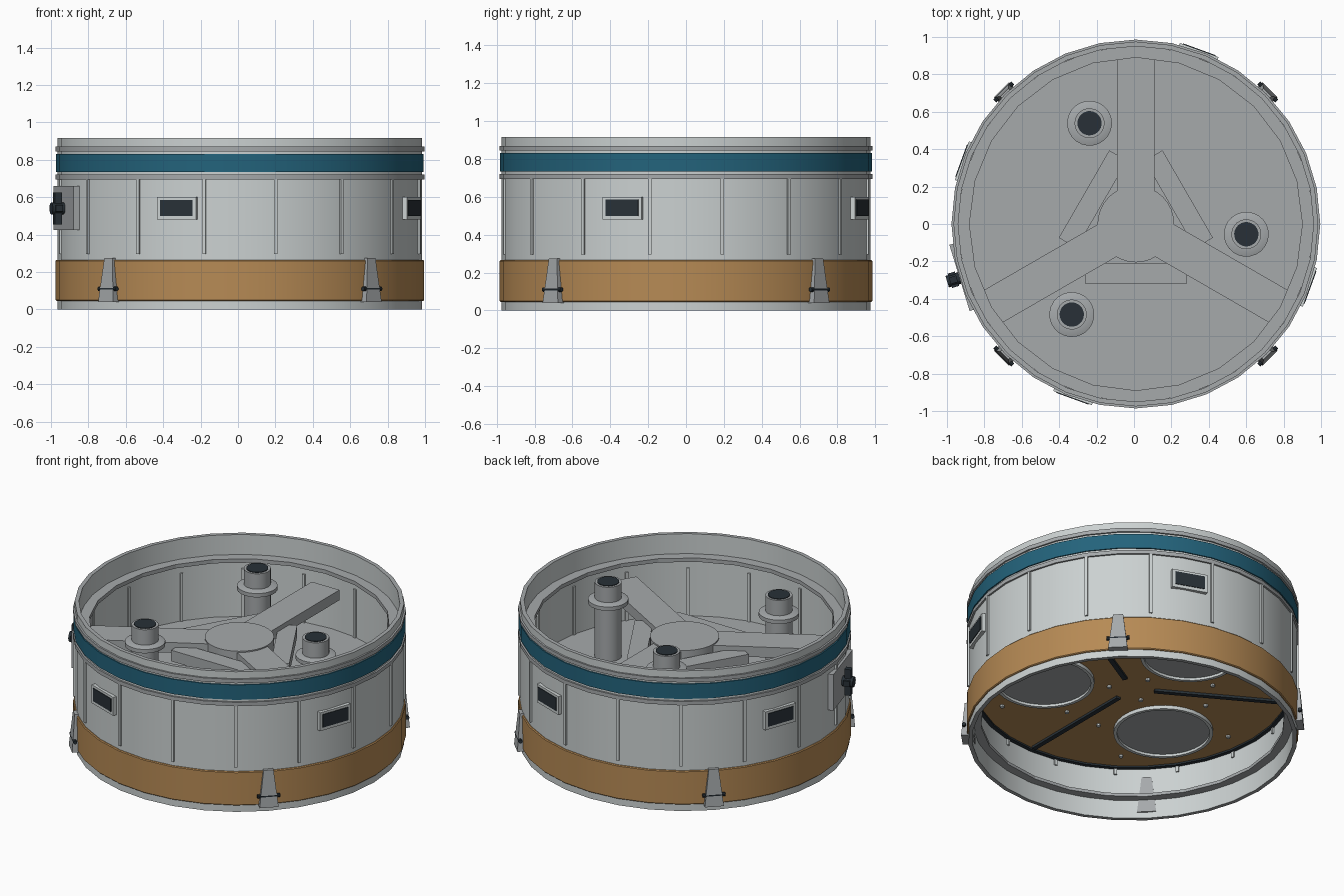
import bpy, bmesh
from math import radians, sin, cos, tau, hypot
from mathutils import Matrix, Vector

if "Cube" in bpy.data.objects:
    bpy.data.objects.remove(bpy.data.objects["Cube"])

CENTRE = Matrix.Translation((0.01, 0, 0))


def material(name, rgb):
    m = bpy.data.materials.new(name)
    m.use_nodes = True
    m.diffuse_color = (*rgb, 1)
    m.node_tree.nodes["Principled BSDF"].inputs["Base Color"].default_value = (*rgb, 1)
    return m


SHELL = material("pale shell", (0.6, 0.64, 0.64))
METAL = material("grey metal", (0.38, 0.4, 0.41))
TAN = material("tan", (0.47, 0.255, 0.09))
TEAL = material("teal", (0.017, 0.125, 0.2))
BLACK = material("near black", (0.021, 0.03, 0.038))


def around(az):
    """Frame at an azimuth: local x is tangent, local y points outward."""
    return CENTRE @ Matrix.Rotation(radians(az - 90), 4, "Z")


def finish(name, bm, mat, matrix, smooth=True):
    bmesh.ops.recalc_face_normals(bm, faces=bm.faces)
    mesh = bpy.data.meshes.new(name)
    bm.to_mesh(mesh)
    bm.free()
    mesh.materials.append(mat)
    if smooth:
        mesh.shade_smooth()
        mesh.set_sharp_from_angle(angle=radians(30))
    ob = bpy.data.objects.new(name, mesh)
    ob.matrix_world = matrix
    bpy.context.collection.objects.link(ob)
    return ob


def lathe(name, profile, mat, sides=32, matrix=CENTRE, smooth=True):
    """Turn a closed (radius, height) outline around z."""
    bm = bmesh.new()
    rings = [[bm.verts.new((r * cos(tau * i / sides), r * sin(tau * i / sides), z))
              for r, z in profile] for i in range(sides)]
    n = len(profile)
    for i in range(sides):
        a, b = rings[i], rings[(i + 1) % sides]
        for j in range(n):
            k = (j + 1) % n
            if profile[j][0] + profile[k][0] > 0:
                bm.faces.new((a[j], b[j], b[k], a[k]))
    bmesh.ops.remove_doubles(bm, verts=bm.verts, dist=1e-5)
    return finish(name, bm, mat, matrix, smooth)


def tube(name, r0, r1, z0, z1, mat, **kw):
    return lathe(name, [(r0, z0), (r1, z0), (r1, z1), (r0, z1)], mat, **kw)


def box(name, x, y, z, mat, matrix, top_x=None, top_y=None):
    """Box from (min, max) ranges, with an optional tapered top."""
    bm = bmesh.new()
    bmesh.ops.create_cube(bm, size=1)
    for v in bm.verts:
        high = v.co.z > 0
        xs = top_x if high and top_x else x
        ys = top_y if high and top_y else y
        v.co = Vector((xs[v.co.x > 0], ys[v.co.y > 0], z[high]))
    return finish(name, bm, mat, matrix, False)


# Outer shell, with grey on its upward and downward edges
shell = tube("shell", 0.95, 0.975, 0, 0.915, SHELL)
shell.data.materials.append(METAL)
for p in shell.data.polygons:
    p.material_index = int(abs(p.normal.z) > 0.5)

# Bands and flanges around the shell
lathe("tan_band", [(0.96, 0.045), (0.98, 0.045), (0.985, 0.05),
                   (0.985, 0.26), (0.98, 0.265), (0.96, 0.265)], TAN)
tube("teal_band", 0.96, 0.983, 0.735, 0.832, TEAL)
for label, z in (("lower", 0.695), ("upper", 0.845)):
    tube(label + "_flange", 0.96, 0.986, z, z + 0.025, METAL)

# Ledges inside the shell
tube("top_ledge", 0.89, 0.955, 0.76, 0.785, METAL, sides=24, smooth=False)
tube("bottom_ledge", 0.9, 0.955, 0.12, 0.14, METAL, sides=24, smooth=False)

# Vertical ribs
for i in range(16):
    box("shell_rib", (-0.009, 0.009), (0.94, 0.985), (0.295, 0.695),
        SHELL, around(11.25 + 22.5 * i))

# Deck with tan underside and dark seal
tube("deck", 0, 0.953, 0.36, 0.38, METAL)
tube("deck_underside", 0, 0.95, 0.343, 0.36, TAN)
tube("deck_seal", 0.925, 0.952, 0.332, 0.35, BLACK)

# Central hub
tube("hub", 0, 0.205, 0.38, 0.69, METAL)

HOLE_R, STUD_R = 0.53, 0.39
for az in (90, 210, 330):
    # Spoke, with a tie bar across the gap beside it
    box("spoke", (-0.1, 0.1), (0.15, 0.89), (0.615, 0.682), METAL, around(az))
    box("tie_bar", (-0.27, 0.27), (0.21, 0.32), (0.58, 0.652), METAL, around(az + 60),
        )

    # Round port under the deck, ringed by studs
    port = around(az) @ Matrix.Translation((0, HOLE_R, 0))
    tube("port_rim", 0.275, 0.295, 0.32, 0.35, SHELL, matrix=port)
    tube("port_plate", 0, 0.28, 0.336, 0.345, METAL, matrix=port)
    for k in range(6):
        a = tau * (k + 0.5) / 6
        sx, sy = STUD_R * cos(a), HOLE_R + STUD_R * sin(a)
        if hypot(sx, sy) < 0.9:
            tube("stud", 0, 0.013, 0.33, 0.345, SHELL, sides=8,
                 matrix=around(az) @ Matrix.Translation((sx, sy, 0)))

    # Dark radial strip under the deck
    box("underside_strip", (-0.015, 0.015), (0.13, 0.91), (0.328, 0.345),
        BLACK, around(az + 60))

# Standpipes with collars and dark mouths
for az in (-5.3, 114.7, 234.7):
    spot = around(az) @ Matrix.Translation((0, 0.593, 0))
    tube("standpipe", 0, 0.08, 0.38, 0.865, METAL, sides=24, matrix=spot)
    lathe("standpipe_collar", [(0.07, 0.73), (0.12, 0.73), (0.12, 0.755),
                               (0.09, 0.765), (0.07, 0.765)],
          METAL, sides=24, matrix=spot)
    tube("standpipe_mouth", 0, 0.065, 0.86, 0.869, BLACK, sides=24, matrix=spot)

# Windows
for az in (70, 160, 250, 340):
    m = around(az)
    box("window_frame", (-0.11, 0.11), (0.955, 0.99), (0.48, 0.6), SHELL, m)
    box("window_pane", (-0.092, 0.092), (0.988, 0.994), (0.5, 0.585), BLACK, m)

# Tapered clips with black pins
for az in (45, 135, 225, 315):
    m = around(az)
    box("clip", (-0.057, 0.057), (0.94, 1.015), (0.04, 0.275), METAL, m,
        top_x=(-0.03, 0.03), top_y=(0.94, 0.995))
    pin = m @ Matrix.Translation((0, 0.998, 0.11)) @ Matrix.Rotation(radians(90), 4, "Y")
    tube("clip_pin", 0, 0.012, -0.068, 0.068, BLACK, sides=10, matrix=pin)

# Side hatch with a black valve handle
m = around(197)
box("hatch_plate", (-0.185, 0.185), (0.94, 0.986), (0.425, 0.66), METAL, m)
hub = m @ Matrix.Translation((0, 0, 0.54)) @ Matrix.Rotation(radians(-90), 4, "X")
tube("valve_stem", 0, 0.032, 0.98, 1.055, BLACK, sides=12, matrix=hub)
for turn in (0, 90):
    arm = hub @ Matrix.Rotation(radians(turn), 4, "Z")
    reach = 0.04 if turn == 0 else 0.085
    box("valve_arm", (-reach, reach), (-0.018, 0.018), (1.0, 1.04), BLACK, arm)
